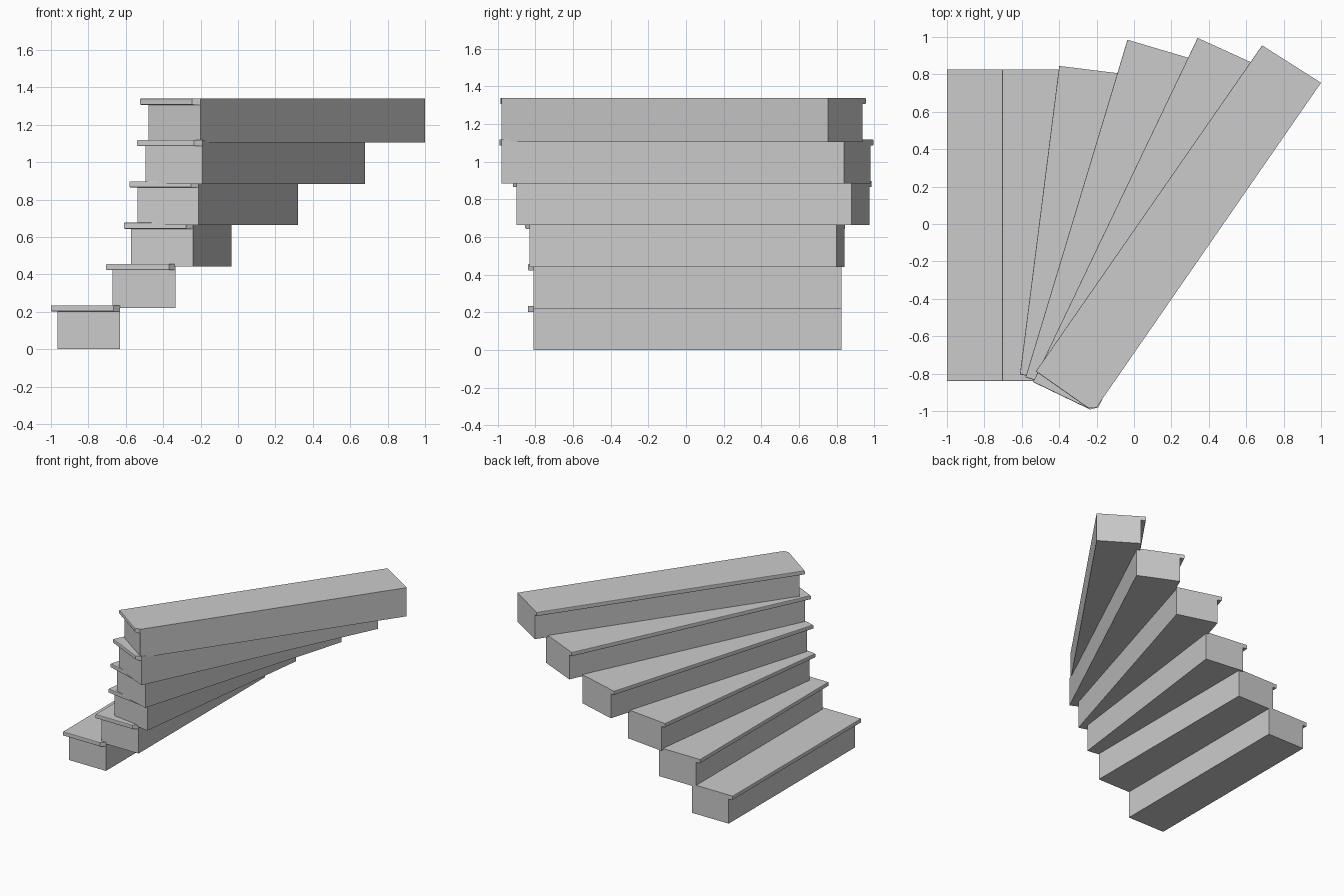
import bpy, bmesh
from mathutils import Vector

if "Cube" in bpy.data.objects:
    bpy.data.objects.remove(bpy.data.objects["Cube"])

PITCH, HEIGHT, SLAB = 0.221, 0.235, 0.033
SIDE, FRONT = 0.035, 0.03      # nosing overhangs

# Plan corners of each step: tread back-left, tread front-left, riser front-right, back-right
STEPS = [
    ((-1.0, 0.825), (-1.0, -0.84), (-0.63, -0.81), (-0.63, 0.825)),
    ((-0.705, 0.825), (-0.705, -0.84), (-0.335, -0.81), (-0.335, 0.825)),
    ((-0.40, 0.845), (-0.61, -0.805), (-0.24, -0.83), (-0.035, 0.80)),
    ((-0.035, 0.985), (-0.58, -0.82), (-0.21, -0.90), (0.32, 0.88)),
    ((0.34, 0.995), (-0.54, -0.845), (-0.19, -0.98), (0.68, 0.84)),
    ((0.685, 0.955), (-0.525, -0.788), (-0.20, -0.98), (1.0, 0.755)),
]


def prism(name, pts, z0, z1, round_edges=0):
    """Extrude a plan outline; soften the long edges of its first few sides."""
    bm = bmesh.new()
    low = [bm.verts.new((p.x, p.y, z0)) for p in pts]
    top = [bm.verts.new((p.x, p.y, z1)) for p in pts]
    n = len(pts)
    bm.faces.new(low[::-1])
    bm.faces.new(top)
    for i in range(n):
        j = (i + 1) % n
        bm.faces.new((low[i], low[j], top[j], top[i]))
    bmesh.ops.recalc_face_normals(bm, faces=bm.faces)
    if round_edges:
        edges = [bm.edges.get((ring[i], ring[i + 1]))
                 for ring in (low, top) for i in range(round_edges)]
        bmesh.ops.bevel(bm, geom=edges, offset=0.005, segments=2,
                        profile=0.5, affect='EDGES')
    me = bpy.data.meshes.new(name)
    bm.to_mesh(me)
    bm.free()
    ob = bpy.data.objects.new(name, me)
    bpy.context.collection.objects.link(ob)
    return ob


for i, corners in enumerate(STEPS):
    back_left, front_left, front_right, back_right = map(Vector, corners)
    along = (back_left - front_left).normalized()
    across = Vector((along.y, -along.x))
    z = i * PITCH
    # Riser block, set back under the tread on the left and front
    body_bl = back_left + (back_right - back_left).normalized() * SIDE
    body_fl = front_left + across * SIDE + along * FRONT
    prism(f"step_block_{i + 1}", [body_bl, body_fl, front_right, back_right],
          z, z + HEIGHT - SLAB)
    # Tread slab with nosing and a mitred end at the front right
    edge = (front_right - body_fl).normalized()
    mitre = front_right - edge * SIDE - along * FRONT
    prism(f"tread_{i + 1}",
          [back_left, front_left, mitre, front_right, back_right],
          z + HEIGHT - SLAB, z + HEIGHT, round_edges=2)
